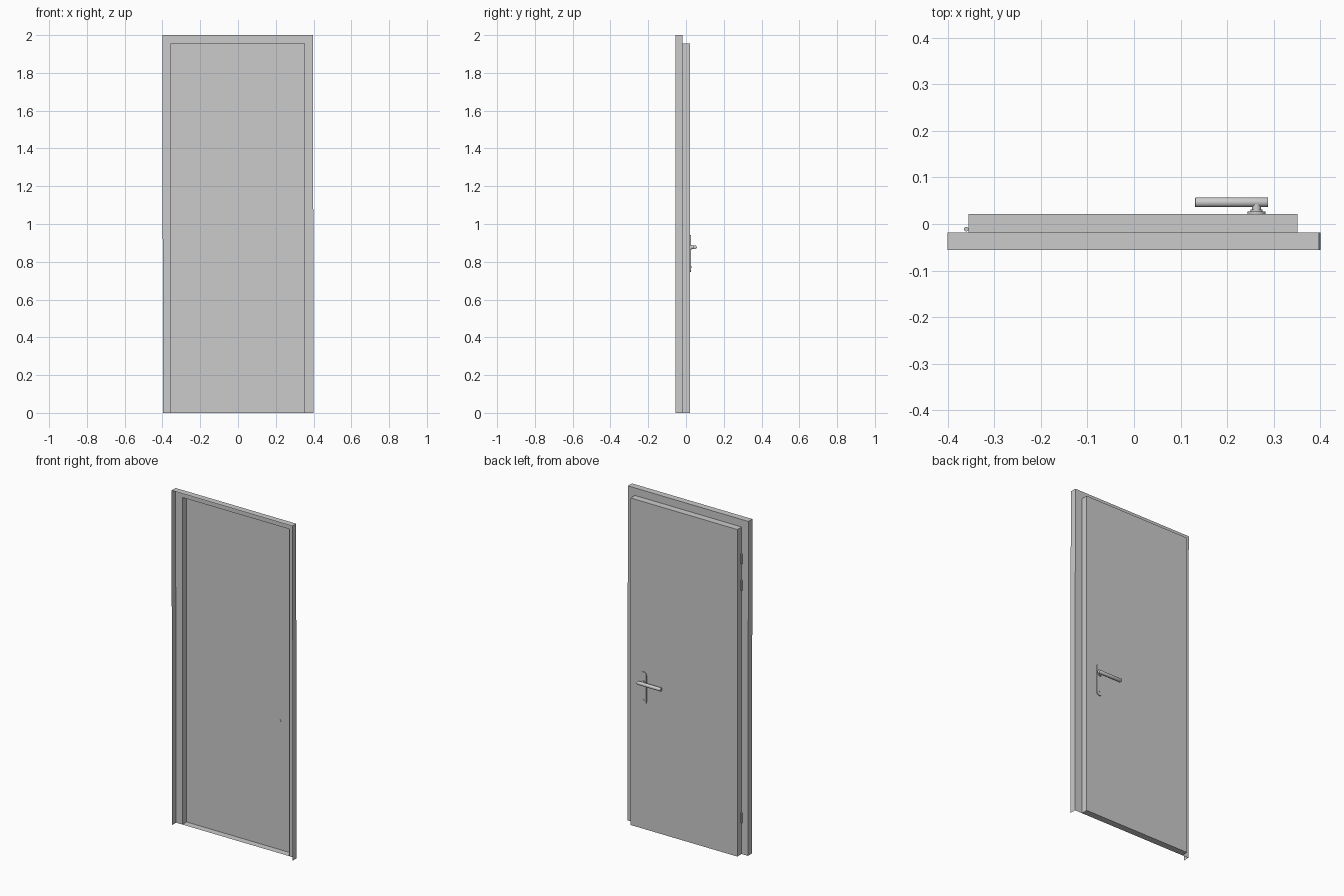
import bpy, bmesh, math
from mathutils import Matrix

if "Cube" in bpy.data.objects:
    bpy.data.objects.remove(bpy.data.objects["Cube"])


def new_object(name, bm, smooth=False):
    bmesh.ops.recalc_face_normals(bm, faces=bm.faces)
    mesh = bpy.data.meshes.new(name)
    bm.to_mesh(mesh)
    bm.free()
    ob = bpy.data.objects.new(name, mesh)
    bpy.context.collection.objects.link(ob)
    if smooth:
        bpy.ops.object.select_all(action='DESELECT')
        ob.select_set(True)
        bpy.context.view_layer.objects.active = ob
        bpy.ops.object.shade_smooth_by_angle(angle=math.radians(40))
    return ob


def cylinder(name, center, radius, length, axis='Z', sides=24, bevel=0.0):
    bm = bmesh.new()
    rot = {'X': Matrix.Rotation(math.pi / 2, 4, 'Y'),
           'Y': Matrix.Rotation(math.pi / 2, 4, 'X'),
           'Z': Matrix.Identity(4)}[axis]
    bmesh.ops.create_cone(bm, cap_ends=True, segments=sides, radius1=radius,
                          radius2=radius, depth=length,
                          matrix=Matrix.Translation(center) @ rot)
    if bevel:
        rims = [e for e in bm.edges if any(len(f.verts) > 4 for f in e.link_faces)]
        bmesh.ops.bevel(bm, geom=rims, offset=bevel, segments=2, affect='EDGES', profile=0.5)
    return new_object(name, bm, True)


# Sheet-metal frame: an L profile swept round three sides, open at the front
FRONT, SEAM, BACK = -0.056, -0.018, 0.022
LEAN = 0.003  # foot of the frame sits slightly to the right
bm = bmesh.new()
loops = []
for inset, y in ((0, FRONT), (0, SEAM), (0.045, SEAM)):
    left, right, top = -0.4 + inset, 0.4 - LEAN - inset, 2.0 - inset
    foot = LEAN if inset == 0 else 0
    loops.append([bm.verts.new(p) for p in ((left + foot, y, 0), (left, y, top),
                                            (right, y, top), (right + foot, y, 0))])
for a, b in zip(loops, loops[1:]):
    for i in range(3):
        bm.faces.new((a[i], a[i + 1], b[i + 1], b[i]))
new_object("door_frame", bm)

# Door leaf: a folded tray, open towards the front
bm = bmesh.new()
bmesh.ops.create_cube(bm, size=1, matrix=Matrix.Translation((-0.002, (SEAM + BACK) / 2, 0.9775))
                      @ Matrix.Diagonal((0.706, BACK - SEAM, 1.955, 1)))
bm.normal_update()
bmesh.ops.delete(bm, geom=[f for f in bm.faces if f.normal.y < -0.9], context='FACES')
new_object("door_leaf", bm)

# Hinge barrels
for i, z in enumerate((0.22, 1.61, 1.77)):
    cylinder(f"hinge_{i + 1}", (-0.36, -0.011, z), 0.005, 0.06, sides=16)

# Handle plate with rounded ends
HX, HZ = 0.263, 0.877
bm = bmesh.new()
r, low, high = 0.019, 0.764, 0.922
outline = []
for start, zc in ((0, high), (math.pi, low)):
    for k in range(13):
        a = start + math.pi * k / 12
        outline.append(bm.verts.new((HX + r * math.cos(a), BACK, zc + r * math.sin(a))))
face = bm.faces.new(outline)
ext = bmesh.ops.extrude_face_region(bm, geom=[face])
bmesh.ops.translate(bm, vec=(0, 0.005, 0),
                    verts=[v for v in ext['geom'] if isinstance(v, bmesh.types.BMVert)])
new_object("handle_plate", bm, True)

# Lever, its neck and the lock cylinder
cylinder("handle_collar", (HX, 0.029, HZ), 0.013, 0.005, 'Y')
cylinder("handle_neck", (HX, 0.035, HZ), 0.010, 0.018, 'Y')
lever = cylinder("handle_lever", (0.2095, 0.0465, HZ), 0.0105, 0.157, 'X', bevel=0.002)
lock = cylinder("lock_cylinder", (HX, 0.0245, 0.772), 0.006, 0.009, 'Y', sides=16)
